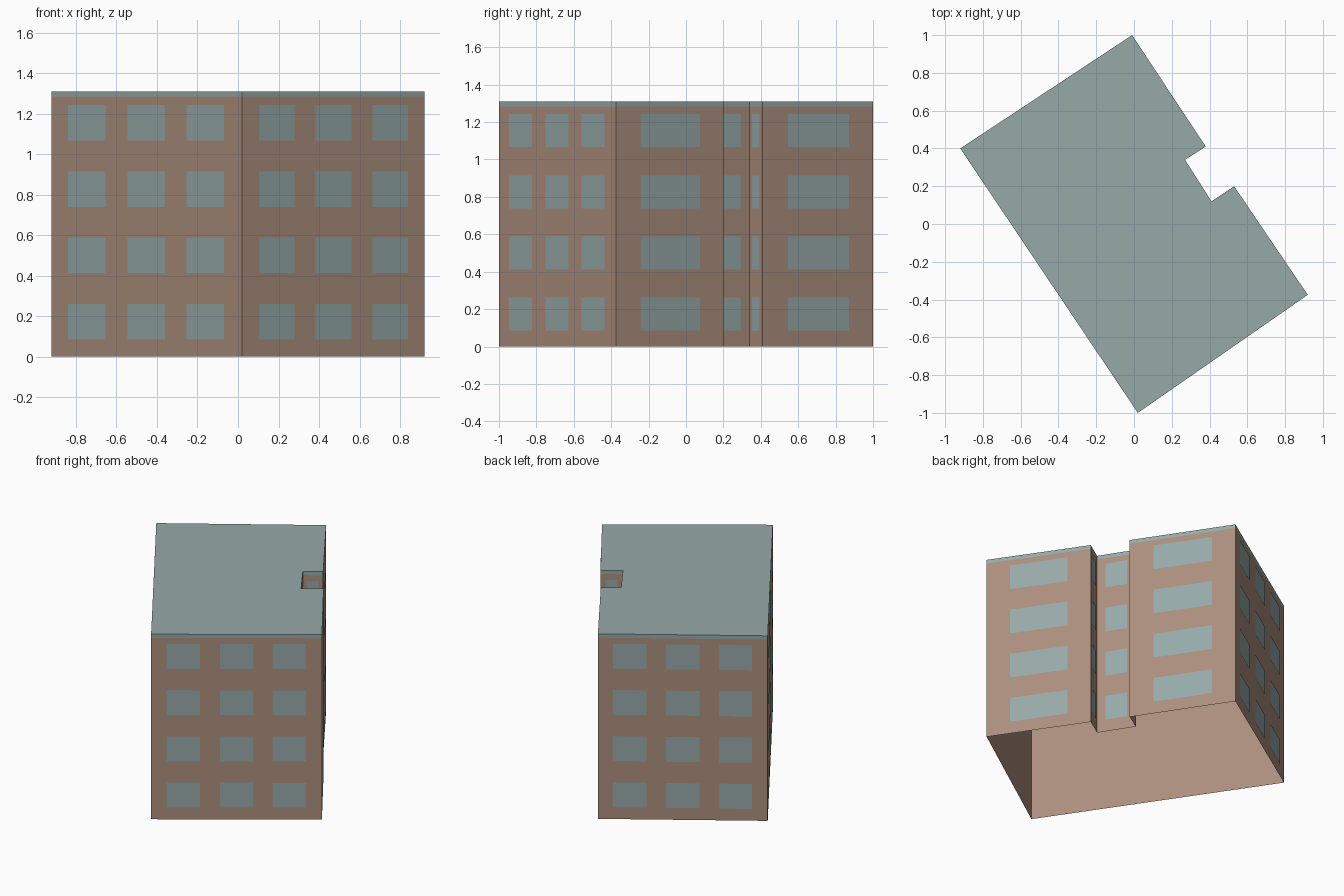
import bpy
import bmesh
from mathutils import Vector

if "Cube" in bpy.data.objects:
    bpy.data.objects.remove(bpy.data.objects["Cube"])

HEIGHT, BAND = 1.31, 1.283
FLOORS, STOREY = 4, 0.327
SILL, WINDOW_HEIGHT = 0.085, 0.176
PROUD = 0.003

# Footprint corners, counter-clockwise from the front corner
FOOTPRINT = [Vector(p) for p in (
    (0.02, -1.0), (0.92, -0.375), (0.53, 0.2), (0.41, 0.12),
    (0.27, 0.34), (0.38, 0.41), (-0.01, 1.0), (-0.92, 0.4))]

# Walls with three windows per floor; every other wall has one wide window
TRIPLE_WALLS = (0, 6, 7)
TRIPLE = [(c - 0.098, c + 0.098) for c in (0.188, 0.5, 0.81)]
SINGLE = [(0.226, 0.778)]


def material(name, colour):
    mat = bpy.data.materials.new(name)
    mat.use_nodes = True
    mat.diffuse_color = colour
    mat.node_tree.nodes["Principled BSDF"].inputs["Base Color"].default_value = colour
    return mat


def finish(name, bm, mat):
    mesh = bpy.data.meshes.new(name)
    bm.to_mesh(mesh)
    bm.free()
    mesh.materials.append(mat)
    obj = bpy.data.objects.new(name, mesh)
    bpy.context.collection.objects.link(obj)
    return obj


def upright_quad(bm, a, b, low, high):
    corners = ((a, low), (b, low), (b, high), (a, high))
    bm.faces.new([bm.verts.new((p.x, p.y, z)) for p, z in corners])


def wall_edges():
    return list(zip(FOOTPRINT, FOOTPRINT[1:] + FOOTPRINT[:1]))


def shell(name, low, high, mat, capped):
    bm = bmesh.new()
    for a, b in wall_edges():
        upright_quad(bm, a, b, low, high)
    if capped:
        bm.faces.new([bm.verts.new((p.x, p.y, high)) for p in FOOTPRINT])
    bmesh.ops.remove_doubles(bm, verts=bm.verts, dist=0.0001)
    return finish(name, bm, mat)


brick = material("brown wall", (0.41, 0.275, 0.205, 1))
slate = material("blue grey", (0.305, 0.4, 0.395, 1))

# Walls, open underneath, and the flat roof with its edge band
shell("walls", 0, BAND, brick, False)
shell("roof", BAND, HEIGHT, slate, True)

# Windows as thin panes on every wall
bm = bmesh.new()
for i, (a, b) in enumerate(wall_edges()):
    along = b - a
    out = Vector((along.y, -along.x)).normalized() * PROUD
    for start, end in (TRIPLE if i in TRIPLE_WALLS else SINGLE):
        for floor in range(FLOORS):
            low = SILL + floor * STOREY
            upright_quad(bm, a + along * start + out, a + along * end + out,
                         low, low + WINDOW_HEIGHT)
finish("windows", bm, slate)
